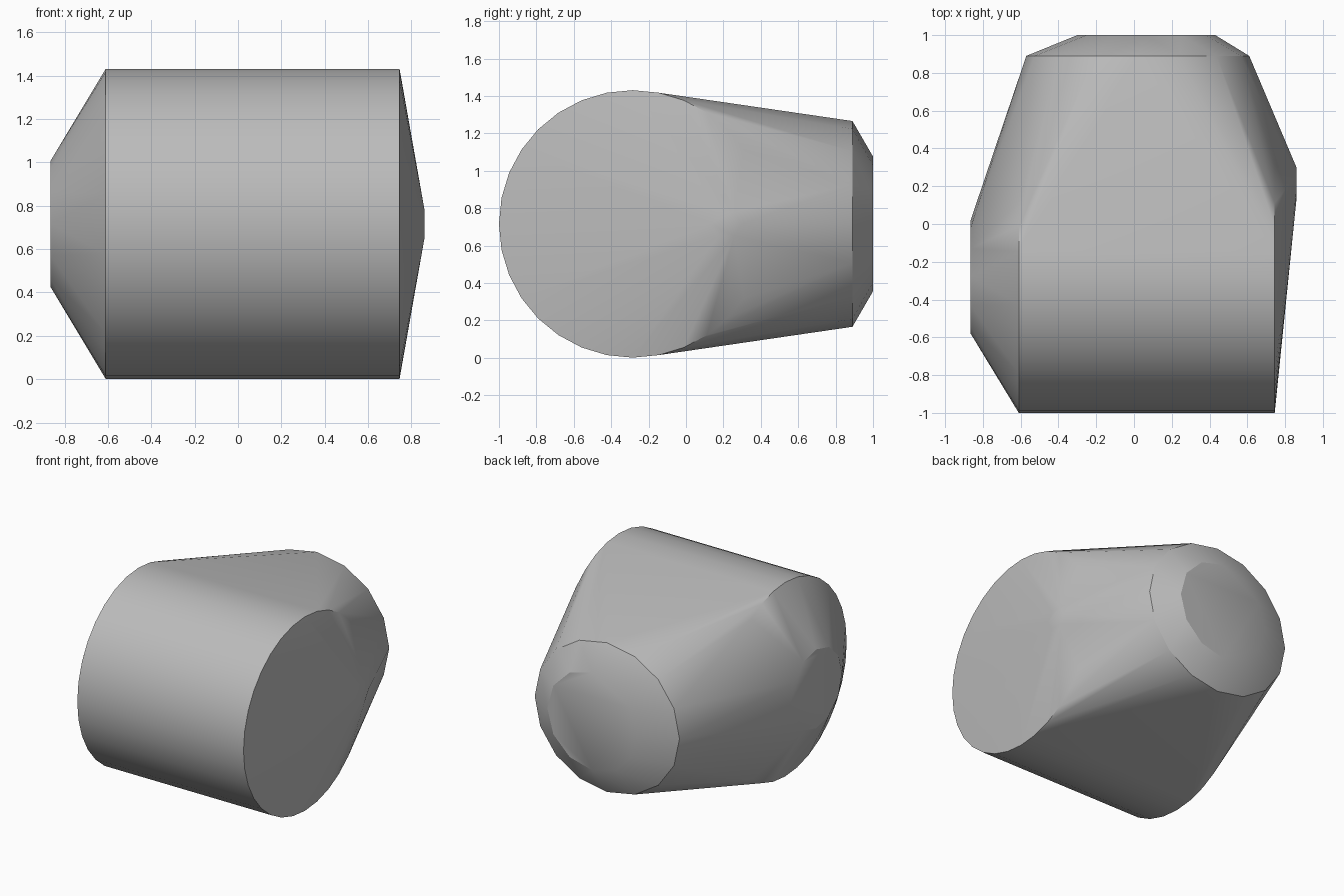
import bpy
import bmesh
from math import sin, cos, pi, radians

cube = bpy.data.objects.get("Cube")
if cube:
    bpy.data.objects.remove(cube, do_unlink=True)

grey = bpy.data.materials.new("plain grey")
grey.use_nodes = True
colour = (0.5, 0.5, 0.5, 1)
grey.diffuse_color = colour
grey.node_tree.nodes["Principled BSDF"].inputs["Base Color"].default_value = colour

MID_Z = 0.716


def ring(axis, at, centre, ru, rz, count, phase=0.0):
    """Points of an upright ellipse facing along x or y."""
    points = []
    for i in range(count):
        a = 2 * pi * (i + phase) / count
        u, z = centre + ru * cos(a), MID_Z + rz * sin(a)
        points.append((at, u, z) if axis == "x" else (u, at, z))
    return points


points = []
# Broad drum lying along x, with a narrowed right end
points += ring("x", -0.61, -0.285, 0.715, 0.715, 32)
points += ring("x", 0.745, -0.285, 0.715, 0.715, 32)
points += ring("x", -0.865, -0.28, 0.3, 0.29, 12)
# Low tip on the left end
points += ring("x", 0.86, 0.215, 0.085, 0.075, 6)
# Bevelled back end
points += ring("y", 0.89, 0.02, 0.59, 0.55, 16)
points += ring("y", 1.0, 0.065, 0.365, 0.36, 12)

# Skin stretched tightly over all the rings
bm = bmesh.new()
for p in points:
    bm.verts.new(p)
hull = bmesh.ops.convex_hull(bm, input=bm.verts)
unused = {g for g in hull["geom_interior"] + hull["geom_unused"]
          if isinstance(g, bmesh.types.BMVert)}
bmesh.ops.delete(bm, geom=list(unused), context="VERTS")
bmesh.ops.dissolve_limit(bm, angle_limit=radians(0.5),
                         verts=bm.verts, edges=bm.edges)
bmesh.ops.recalc_face_normals(bm, faces=bm.faces)
mesh = bpy.data.meshes.new("housing_shell")
bm.to_mesh(mesh)
bm.free()
mesh.materials.append(grey)

housing = bpy.data.objects.new("housing_shell", mesh)
bpy.context.collection.objects.link(housing)
bpy.context.view_layer.objects.active = housing
housing.select_set(True)
bpy.ops.object.shade_smooth_by_angle(angle=radians(30))
